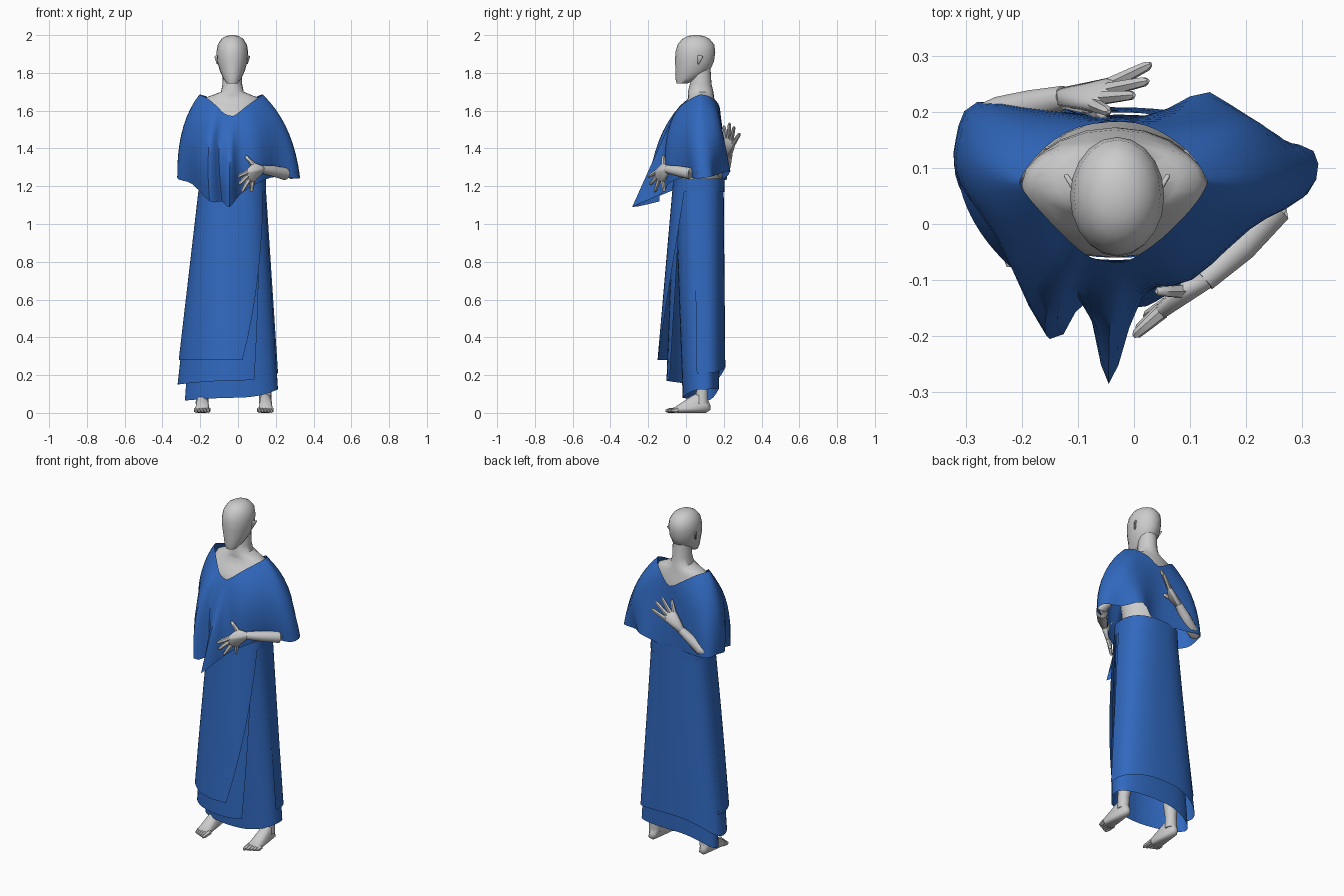
import bpy, bmesh, math
from mathutils import Vector

blue = bpy.data.materials.new("blue_cloth")
blue.diffuse_color = (0.03, 0.14, 0.52, 1)


def finish(name, bm, mat=None):
    bmesh.ops.recalc_face_normals(bm, faces=bm.faces)
    me = bpy.data.meshes.new(name)
    bm.to_mesh(me)
    bm.free()
    ob = bpy.data.objects.new(name, me)
    bpy.context.collection.objects.link(ob)
    if mat:
        me.materials.append(mat)
    bpy.context.view_layer.objects.active = ob
    ob.select_set(True)
    bpy.ops.object.shade_smooth_by_angle(angle=math.radians(50))
    ob.select_set(False)
    return ob


def loft(name, rings, mat=None, closed=True, cap=True):
    bm = bmesh.new()
    rows = [[bm.verts.new(p) for p in r] for r in rings]
    n = len(rows[0])
    for a, b in zip(rows, rows[1:]):
        for i in range(n if closed else n - 1):
            j = (i + 1) % n
            bm.faces.new((a[i], a[j], b[j], b[i]))
    if cap:
        bm.faces.new(rows[0])
        bm.faces.new(rows[-1])
    return finish(name, bm, mat)


def tube(name, pts, sides=10):
    # round tapered limb through (x, y, z, radius) points
    ps = [Vector(p[:3]) for p in pts]
    rings = []
    for i, p in enumerate(ps):
        d = (ps[min(i + 1, len(ps) - 1)] - ps[max(i - 1, 0)]).normalized()
        ref = Vector((0, 1, 0)) if abs(d.y) < 0.8 else Vector((1, 0, 0))
        u = d.cross(ref).normalized()
        v = d.cross(u)
        rings.append([p + pts[i][3] * (u * math.cos(t) + v * math.sin(t))
                      for t in (2 * math.pi * k / sides for k in range(sides))])
    return loft(name, rings)


def hull(name, balls):
    # convex skin over a set of (x, y, z, radius) balls
    bm = bmesh.new()
    for x, y, z, r in balls:
        new = bmesh.ops.create_icosphere(bm, subdivisions=1, radius=r)["verts"]
        bmesh.ops.translate(bm, verts=new, vec=(x, y, z))
    bmesh.ops.delete(bm, geom=list(bm.edges), context="EDGES_FACES")
    bmesh.ops.convex_hull(bm, input=list(bm.verts))
    bmesh.ops.delete(bm, geom=[v for v in bm.verts if not v.link_faces], context="VERTS")
    return finish(name, bm)


def stack(name, levels, sides=20):
    # levels: z, centre x, half width, y front, y back
    rings = []
    for z, cx, rx, y0, y1 in levels:
        rings.append([(cx + rx * math.cos(t), (y0 + y1) / 2 + (y1 - y0) / 2 * math.sin(t), z)
                      for t in (2 * math.pi * k / sides for k in range(sides))])
    return loft(name, rings)


# Head, neck and torso
stack("head", [(1.745, -.03, .03, -.05, .01), (1.77, -.03, .048, -.056, .07), (1.81, -.03, .066, -.055, .125),
               (1.86, -.03, .08, -.058, .148), (1.91, -.03, .084, -.056, .155), (1.95, -.03, .077, -.045, .15),
               (1.98, -.03, .058, -.02, .125), (1.995, -.03, .034, .01, .095), (2.0, -.03, .01, .04, .065)])
for s in (-1, 1):
    hull("ear", [(-.03 + s * .078, .065, 1.85, .005), (-.03 + s * .09, .085, 1.885, .005),
                 (-.03 + s * .078, .065, 1.89, .005)])
stack("torso", [(1.82, -.03, .05, .03, .13), (1.74, -.03, .052, .02, .135), (1.7, -.03, .06, .01, .145),
                (1.68, -.032, .11, .01, .148), (1.665, -.033, .15, .01, .15), (1.63, -.035, .165, -.015, .158),
                (1.595, -.035, .165, -.045, .168), (1.56, -.035, .165, -.06, .172),
                (1.45, -.03, .16, -.06, .172), (1.3, -.03, .14, -.045, .17), (1.15, -.03, .15, -.045, .185),
                (1.0, -.03, .16, -.035, .185)])

# Arms: one bent behind the back, one across the front
tube("arm_behind", [(-.16, .1, 1.57, .035), (-.235, .12, 1.45, .035), (-.268, .16, 1.3, .032),
                    (-.272, .182, 1.262, .032), (-.235, .197, 1.275, .032), (-.18, .212, 1.325, .028),
                    (-.125, .225, 1.37, .022)])
tube("arm_front", [(.1, .1, 1.57, .035), (.185, .1, 1.45, .036), (.265, .085, 1.3, .033), (.28, .065, 1.265, .032),
                   (.25, .03, 1.265, .033), (.19, -.04, 1.28, .029), (.125, -.1, 1.29, .022)])


def hand(name, wrist, knuckles, tips, thumb):
    hull(name + "_palm", [(*wrist, .021), (*thumb[0], .015)] + [(*k, .013) for k in knuckles])
    for a, b in zip(knuckles + [thumb[0]], tips + [thumb[1]]):
        a, b = Vector(a), Vector(b)
        tube(name + "_finger", [(*a, .013), (*a.lerp(b, .5), .011), (*a.lerp(b, .9), .009), (*b, .004)], 6)


hand("front_hand", (.125, -.1, 1.29),
     [(.05, -.157, 1.275), (.05, -.152, 1.255), (.06, -.142, 1.238), (.078, -.125, 1.23)],
     [(0, -.2, 1.25), (.005, -.19, 1.21), (.02, -.165, 1.17), (.07, -.115, 1.17)],
     [(.085, -.12, 1.31), (.04, -.12, 1.36)])
hand("back_hand", (-.125, .225, 1.37),
     [(-.04, .25, 1.425), (-.045, .24, 1.445), (-.055, .225, 1.455), (-.07, .212, 1.455)],
     [(.03, .285, 1.48), (.025, .255, 1.515), (0, .23, 1.535), (-.045, .2, 1.52)],
     [(-.085, .21, 1.4), (-.05, .19, 1.42)])

# Legs and feet
for side, x, hip in (("left", -.19, -.1), ("right", .145, .05)):
    tube(side + "_leg", [(hip, .08, 1.05, .085), ((hip + x) / 2, .07, .55, .055),
                         ((hip + 3 * x) / 4, .095, .35, .052), (x, .085, .12, .032), (x, .085, .05, .034)])
    hull(side + "_foot", [(x, .105, .028, .028), (x, .08, .085, .03), (x, .03, .06, .03),
                          (x - .022, -.05, .018, .018), (x + .022, -.05, .018, .018)])
    for k in range(5):
        tx = x + (k - 2) * .016
        tip = -.108 + .008 * (k if x > 0 else 4 - k)
        tube(side + "_toe", [(tx, -.04, .017, .014), (tx, tip + .015, .012, .012), (tx, tip, .011, .006)], 6)

# Poncho: neckline, middle and hem rings, starting at the front and going towards +x
neck = [(-.03, -.068, 1.572), (0, -.06, 1.588), (.05, -.025, 1.628), (.1, .025, 1.663), (.127, .065, 1.682),
        (.127, .085, 1.685), (.095, .13, 1.672), (.04, .168, 1.635), (-.02, .182, 1.59), (-.1, .172, 1.635),
        (-.16, .135, 1.672), (-.2, .085, 1.685), (-.197, .06, 1.682), (-.155, .01, 1.66),
        (-.11, -.035, 1.622), (-.075, -.06, 1.587)]
mid = [(-.042, -.155, 1.38), (0, -.11, 1.42), (.09, -.095, 1.45), (.195, -.01, 1.48), (.252, .04, 1.49),
       (.258, .1, 1.5), (.215, .175, 1.48), (.12, .198, 1.47), (-.02, .186, 1.45), (-.13, .195, 1.47),
       (-.245, .19, 1.48), (-.29, .13, 1.5), (-.286, .06, 1.49), (-.235, -.03, 1.46),
       (-.155, -.155, 1.41), (-.1, -.12, 1.4)]
hem = [(-.045, -.285, 1.09), (.015, -.13, 1.16), (.11, -.085, 1.22), (.2, .01, 1.25), (.31, .055, 1.24),
       (.32, .13, 1.25), (.22, .16, 1.26), (.135, .235, 1.28), (.02, .192, 1.23), (-.13, .2, 1.23),
       (-.28, .217, 1.24), (-.318, .15, 1.25), (-.312, .08, 1.235), (-.24, .01, 1.21),
       (-.15, -.205, 1.12), (-.085, -.14, 1.12)]


def rounded(ring, per=3):
    # closed spline through the ring points
    out, n = [], len(ring)
    for i in range(n):
        a, b, c, d = (Vector(ring[(i + k) % n]) for k in (-1, 0, 1, 2))
        for k in range(per):
            t = k / per
            out.append(.5 * (2 * b + (c - a) * t + (2 * a - 5 * b + 4 * c - d) * t * t
                             + (3 * b - a - 3 * c + d) * t ** 3))
    return out


N, M, H = rounded(neck), rounded(mid), rounded(hem)
rings = []
for k in range(10):
    t = k / 9
    w = ((1 - t) * (1 - 2 * t), 4 * t * (1 - t), t * (2 * t - 1))
    rings.append([n * w[0] + m * w[1] + h * w[2] for n, m, h in zip(N, M, H)])
loft("poncho", rings, blue, cap=False)


# Wrapped skirt layers: angles run clockwise from the front edge
def wrap(name, front, back, left, right, hems, edge, end, top=1.24, off=0.0):
    rows, cols, rings = 14, 44, []
    for r in range(rows + 1):
        t = r / rows
        ring = []
        for c in range(cols + 1):
            start = edge[0] + (edge[1] - edge[0]) * t
            a = math.radians(start + (end - start) * c / cols)
            ca, sa = math.cos(a), math.sin(a)
            hz = (hems[0] * max(-ca, 0) ** 2 + hems[1] * max(ca, 0) ** 2
                  + hems[2] * max(-sa, 0) ** 2 + hems[3] * max(sa, 0) ** 2)
            z = top + (hz - top) * t
            u = (1.24 - z) / 1.09
            x0, x1 = -.195 + (left + .195) * u - off, .14 + (right - .14) * u + off
            y0, y1 = -.06 + (front + .06) * u - off, .195 + (back - .195) * u + off
            # the front left corner is drawn tighter than the rest
            e = .8 + (.4 * u if ca < 0 and sa < 0 else 0)
            px = math.copysign(abs(ca) ** e, ca)
            py = math.copysign(abs(sa) ** e, sa)
            ym = .07 + .03 * u
            y = ym + py * (y1 - ym if py > 0 else ym - y0)
            ring.append(((x0 + x1) / 2 + (x1 - x0) / 2 * px, y, z))
        rings.append(ring)
    loft(name, rings, blue, closed=False, cap=False)


# hems are given for left, right, front, back
wrap("skirt_inner_layer", -.02, .175, -.275, .21, (.065, .125, .08, .13), (-90, -90), -450)
wrap("skirt_middle_layer", -.1, .205, -.316, .212, (.15, .21, .17, .24), (-40, -64), -368, off=.004)
wrap("skirt_front_panel", -.155, .205, -.322, .212, (.28, .28, .28, .28), (-25, -78), -195, off=.007)
wrap("waistband", -.06, .2, -.2, .145, (1.17, 1.17, 1.17, 1.17), (-90, -90), -450, off=.009)
